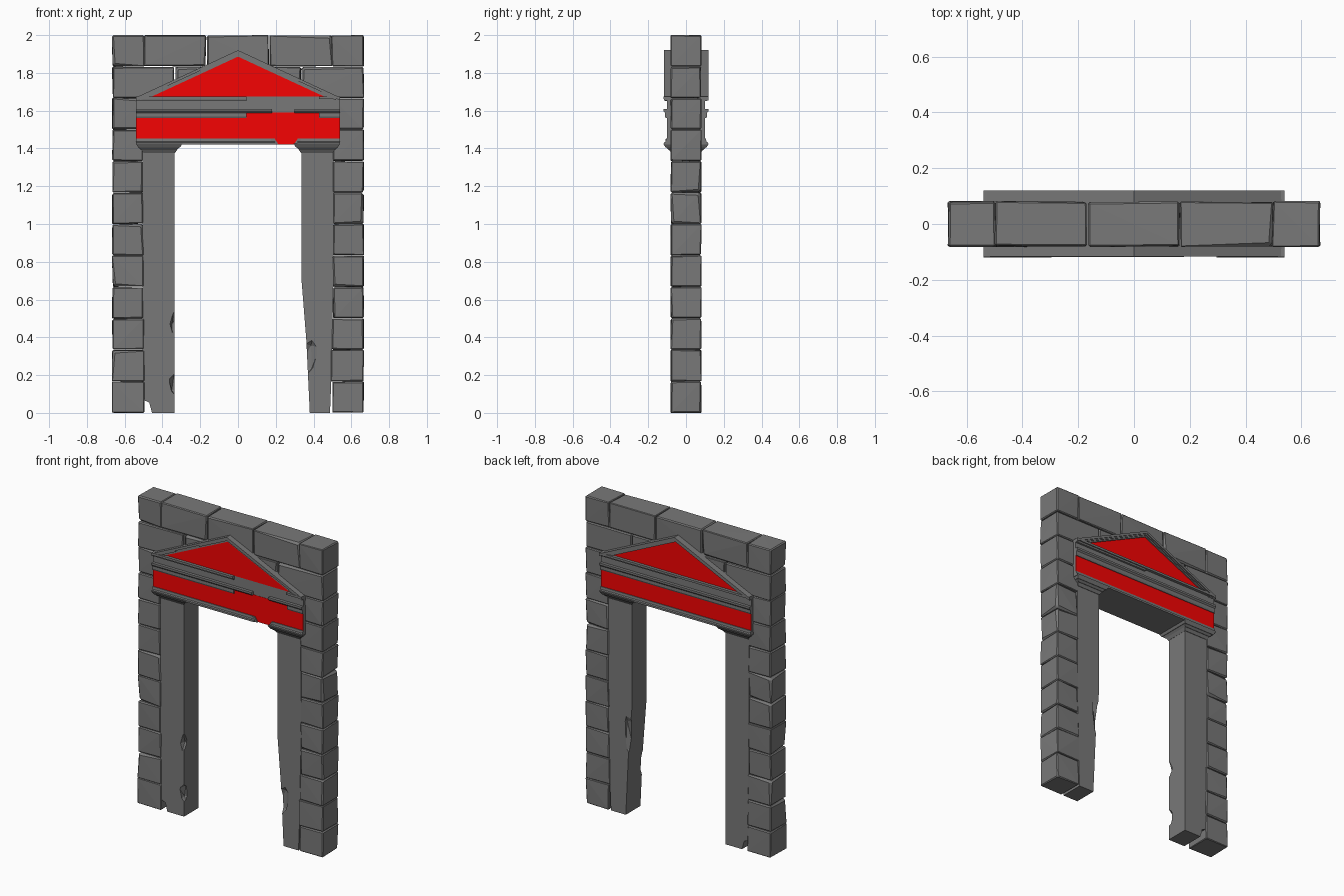
import bpy, bmesh, random
from mathutils import Vector

if "Cube" in bpy.data.objects:
    bpy.data.objects.remove(bpy.data.objects["Cube"])

random.seed(7)
red = bpy.data.materials.new("red_paint")
red.diffuse_color = (0.92, 0.001, 0.001, 1)
red.use_nodes = True
red.node_tree.nodes["Principled BSDF"].inputs["Base Color"].default_value = red.diffuse_color
grey = bpy.data.materials.new("dark_stone")
grey.diffuse_color = (0.19, 0.19, 0.19, 1)
grey.use_nodes = True
grey.node_tree.nodes["Principled BSDF"].inputs["Base Color"].default_value = grey.diffuse_color


def finish(bm, name, mat=None):
    bmesh.ops.recalc_face_normals(bm, faces=bm.faces)
    me = bpy.data.meshes.new(name)
    bm.to_mesh(me)
    bm.free()
    ob = bpy.data.objects.new(name, me)
    bpy.context.collection.objects.link(ob)
    me.materials.append(mat or grey)
    return ob


def prism(name, outline, axis, a, b, mat=None):
    """Extrude an outline: axis 'y' takes (x, z) points, axis 'x' takes (y, z)."""
    bm = bmesh.new()
    put = (lambda p, t: (p[0], t, p[1])) if axis == 'y' else (lambda p, t: (t, p[0], p[1]))
    vs = [bm.verts.new(put(p, a)) for p in outline]
    f = bm.faces.new(vs)
    ext = bmesh.ops.extrude_face_region(bm, geom=[f])['geom']
    move = Vector((0, b - a, 0)) if axis == 'y' else Vector((b - a, 0, 0))
    bmesh.ops.translate(bm, vec=move, verts=[v for v in ext if isinstance(v, bmesh.types.BMVert)])
    return finish(bm, name, mat)


def box(name, x0, x1, y0, y1, z0, z1, mat=None):
    return prism(name, [(x0, z0), (x1, z0), (x1, z1), (x0, z1)], 'y', y0, y1, mat)


def stone(name, x0, x1, z0, z1, y=0.083):
    """Roughly hewn block: hull of a cube with unevenly chamfered corners."""
    bm = bmesh.new()
    for sx in (0, 1):
        for sy in (-1, 1):
            for sz in (0, 1):
                r = random.uniform(0.003, 0.008)
                if random.random() < 0.1:
                    r = 0.014
                jx, jy, jz = (random.uniform(0, 0.006) for _ in range(3))
                c = Vector((x1 - jx if sx else x0 + jx, sy * (y - jy),
                            z1 - jz * 0.5 if sz else z0 + jz * 0.5))
                d = Vector((1 - 2 * sx, -sy, 1 - 2 * sz)) * r
                for k in range(3):
                    off = d.copy()
                    off[k] = 0
                    bm.verts.new(c + off)
    res = bmesh.ops.convex_hull(bm, input=bm.verts)
    bmesh.ops.delete(bm, geom=[g for g in res['geom_interior'] if isinstance(g, bmesh.types.BMVert)],
                     context='VERTS')
    return finish(bm, name)


def chip(target, pos, size, rot):
    """Knock a faceted piece out of a part."""
    bm = bmesh.new()
    bmesh.ops.create_icosphere(bm, subdivisions=1, radius=1)
    cut = finish(bm, "chip_cutter")
    cut.location, cut.scale, cut.rotation_euler = pos, size, rot
    cut.hide_render = True
    cut.display_type = 'WIRE'
    m = target.modifiers.new("chip", 'BOOLEAN')
    m.operation, m.solver, m.object = 'DIFFERENCE', 'EXACT', cut


# Stone jambs
H = 2 / 12
for i in range(12):
    if i == 10:
        continue
    z0, z1 = i * H, (i + 1) * H
    w = 0.497 + random.uniform(-0.006, 0.006)
    stone("left_jamb_stone", -0.668, -w, z0, z1)
    stone("right_jamb_stone", w, 0.668, z0, z1)

# Two staggered courses over the opening
for a, b in ((-0.5, -0.168), (-0.168, 0.165), (0.165, 0.5)):
    stone("top_course_stone", a, b, 11 * H, 2)
for a, b in ((-0.668, -0.335), (-0.335, 0), (0, 0.335), (0.335, 0.668)):
    stone("second_course_stone", a, b, 10 * H, 11 * H)

# Pillars, the right one worn away towards its foot
P = 0.075
left = prism("left_pillar", [(-0.505, 0.07), (-0.47, 0.055), (-0.455, 0), (-0.335, 0),
                             (-0.335, 1.4), (-0.505, 1.4)], 'y', -P, P)
chip(left, (-0.325, -0.085, 0.49), (0.035, 0.045, 0.07), (0.2, 0.3, 0.2))
chip(left, (-0.325, -0.085, 0.15), (0.04, 0.05, 0.075), (0.1, -0.2, 0.5))
right = prism("right_pillar", [(0.38, 0), (0.487, 0), (0.495, 0.2), (0.505, 0.7), (0.505, 1.4),
                               (0.335, 1.4), (0.335, 0.72), (0.362, 0.38)], 'y', -P, P)
chip(right, (0.37, -0.1, 0.3), (0.06, 0.05, 0.13), (0.1, 0.2, 0.3))
chip(right, (0.35, 0.1, 0.52), (0.045, 0.05, 0.2), (0, 0.1, 0.2))

# Stepped capitals
for side, s in (("left", -1), ("right", 1)):
    for z0, z1, xi, xo, y in ((1.405, 1.425, 0.295, 0.54, 0.12), (1.393, 1.405, 0.31, 0.525, 0.105),
                              (1.375, 1.393, 0.322, 0.512, 0.09)):
        bm = bmesh.new()
        bmesh.ops.create_cube(bm, size=1)
        for v in bm.verts:
            t = 0.012 if v.co.z < 0 else 0
            v.co = Vector((s * (xo - t if v.co.x > 0 else xi + t),
                           (y - t) * (1 if v.co.y > 0 else -1), z1 if v.co.z > 0 else z0))
        finish(bm, side + "_capital_step")

# Entablature core with red frieze panels front and back
W = 0.54
box("entablature_core", -W, W, -0.1, 0.1, 1.42, 1.675)
for f in (-1, 1):
    y0, y1 = sorted((f * 0.099, f * 0.1015))
    box("frieze_panel", -W + 0.001, W - 0.001, y0, y1, 1.421, 1.59, red)

# Moulding sections as (projection, z)
base_mould = [(0.09, 1.42), (0.116, 1.42), (0.116, 1.432), (0.108, 1.436), (0.106, 1.452), (0.09, 1.452)]
mid_upper = [(0.09, 1.588), (0.111, 1.588), (0.119, 1.597), (0.119, 1.61), (0.09, 1.61)]
mid_lower = [(0.09, 1.56), (0.106, 1.56), (0.111, 1.57), (0.111, 1.588), (0.09, 1.588)]
top_lower = [(0.09, 1.648), (0.11, 1.652), (0.112, 1.662), (0.09, 1.662)]
top_upper = [(0.09, 1.662), (0.119, 1.662), (0.119, 1.676), (0.09, 1.676)]
# Front runs are broken in places; the back is nearly whole
front = [(base_mould, [(-W, 0.195), (0.315, W)]), (mid_upper, [(-W, 0.18), (0.3, W)]),
         (mid_lower, [(-W, 0.045), (0.43, W)]), (top_lower, [(-W, 0.045)]),
         (top_upper, [(-W, 0.045), (0.43, W)])]
back = [(base_mould, [(-W, W)]), (mid_upper, [(-W, W)]), (mid_lower, [(-W, W)]),
        (top_lower, [(0, W)]), (top_upper, [(-W, W)])]
for f, runs in ((-1, front), (1, back)):
    for prof, spans in runs:
        for a, b in spans:
            prism("moulding", [(f * y, z) for y, z in prof], 'x', a, b)
# Ragged stubs where the base moulding broke off
prism("moulding_break", [(0.175, 1.42), (0.215, 1.42), (0.195, 1.45), (0.175, 1.45)], 'y', -0.109, -0.09)
prism("moulding_break", [(0.295, 1.42), (0.33, 1.42), (0.33, 1.45), (0.315, 1.45)], 'y', -0.109, -0.09)

# Pediment: red triangle under sloping cornices
prism("tympanum", [(-0.52, 1.67), (0.52, 1.67), (0, 1.905)], 'y', -0.1, 0.1, red)


def rake(name, top, bottom, x0, x1, y0, y1):
    def z(x, d):
        return 1.92 - 0.463 * abs(x) - d
    pts = [(x0, z(x0, top)), (x1, z(x1, top)), (x1, z(x1, bottom)), (x0, z(x0, bottom))]
    prism(name, pts, 'y', y0, y1)


for s in (-1, 1):
    rake("raking_cornice", 0, 0.016, 0, s * W, -0.117, 0.12)
    rake("raking_bed", 0.016, 0.034, 0, s * 0.5, -0.106, 0.108)
    rake("raking_fillet_back", 0.016, 0.025, 0, s * 0.52, 0.1, 0.114)
for a, b in ((-0.52, -0.37), (-0.2, 0), (0, 0.32), (0.44, 0.52)):
    rake("raking_fillet_front", 0.016, 0.025, a, b, -0.113, -0.1)
